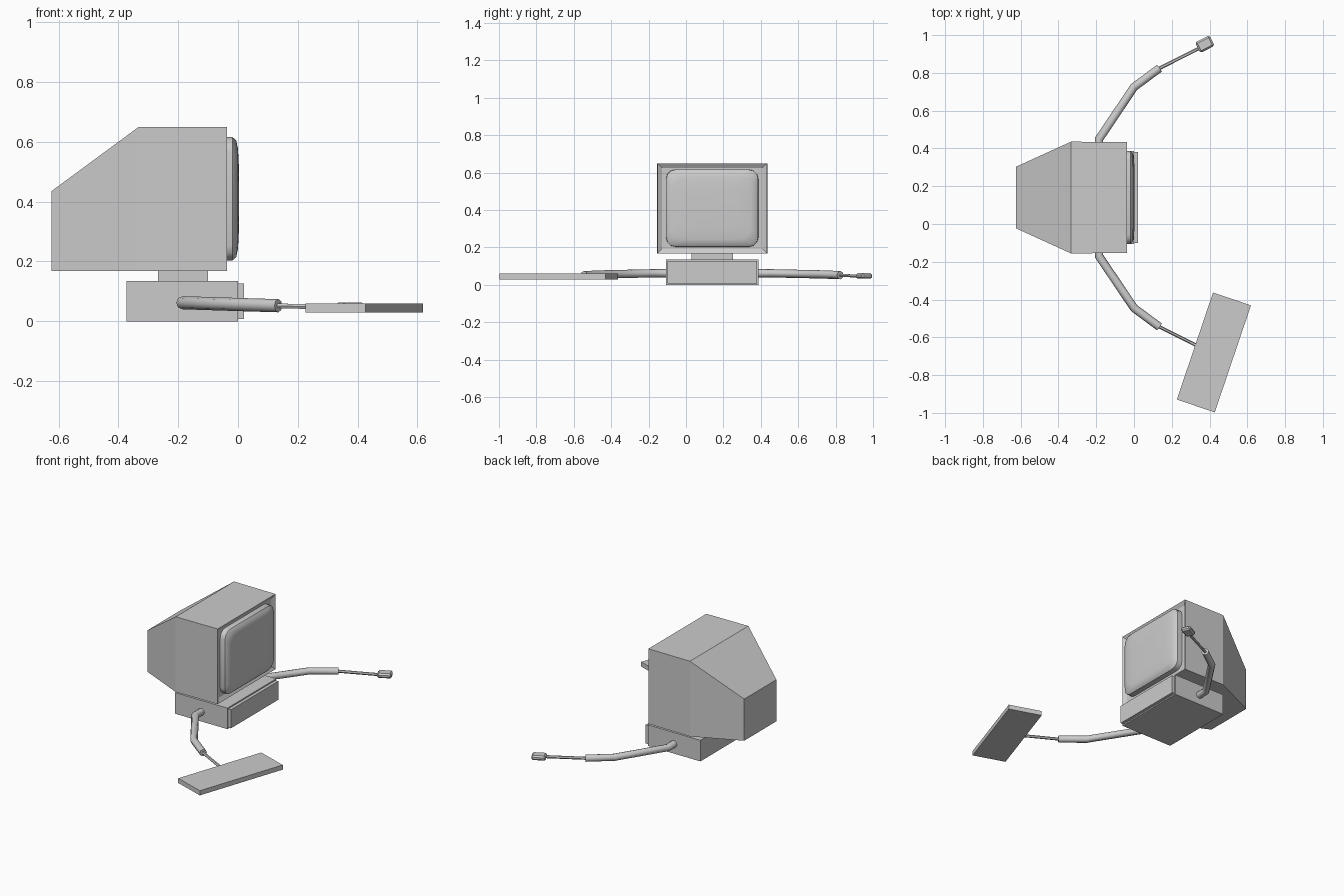
import bpy, bmesh, math
from mathutils import Vector

if "Cube" in bpy.data.objects:
    bpy.data.objects.remove(bpy.data.objects["Cube"])

CY = 0.14  # mirror plane of the computer and its two cables


def finish(name, bm, smooth=None):
    bmesh.ops.recalc_face_normals(bm, faces=bm.faces)
    me = bpy.data.meshes.new(name)
    bm.to_mesh(me)
    bm.free()
    ob = bpy.data.objects.new(name, me)
    bpy.context.collection.objects.link(ob)
    if smooth:
        bpy.context.view_layer.objects.active = ob
        ob.select_set(True)
        bpy.ops.object.shade_smooth_by_angle(angle=math.radians(smooth))
        ob.select_set(False)
    return ob


def loft(bm, loops):
    rings = [[bm.verts.new(p) for p in loop] for loop in loops]
    n = len(rings[0])
    for a, b in zip(rings, rings[1:]):
        for i in range(n):
            bm.faces.new((a[i], a[(i + 1) % n], b[(i + 1) % n], b[i]))
    bm.faces.new(rings[0])
    return bm.faces.new(rings[-1])


def rect(x, half_y, z0, z1):
    return [(x, CY - half_y, z0), (x, CY + half_y, z0),
            (x, CY + half_y, z1), (x, CY - half_y, z1)]


def rounded(x, hy, hz, r, zc, steps=4):
    pts = []
    for k, (sy, sz) in enumerate([(1, 1), (-1, 1), (-1, -1), (1, -1)]):
        for i in range(steps):
            a = math.pi / 2 * (k + i / (steps - 1))
            pts.append((x, CY + sy * (hy - r) + r * math.cos(a),
                        zc + sz * (hz - r) + r * math.sin(a)))
    return pts


def tube(name, pts, radius, sides=8):
    # sweep a round section along a path with mitred bends
    bm = bmesh.new()
    pts = [Vector(p) for p in pts]
    dirs = [(b - a).normalized() for a, b in zip(pts, pts[1:])]
    loops = []
    for i, p in enumerate(pts):
        d0, d1 = dirs[max(i - 1, 0)], dirs[min(i, len(dirs) - 1)]
        t = (d0 + d1).normalized()
        side = t.cross(Vector((0, 0, 1))).normalized()
        up = side.cross(t)
        m = radius / t.dot(d0)
        loops.append([p + side * m * math.cos(a) + up * radius * math.sin(a)
                      for a in (2 * math.pi * k / sides for k in range(sides))])
    loft(bm, loops)
    return finish(name, bm, 50)


# monitor housing, tapered at the back, with a recess for the screen
bm = bmesh.new()
front = loft(bm, [rect(-0.625, 0.163, 0.168, 0.435),
                  rect(-0.333, 0.296, 0.168, 0.65),
                  rect(-0.037, 0.293, 0.168, 0.65)])
bmesh.ops.recalc_face_normals(bm, faces=bm.faces)
bmesh.ops.inset_region(bm, faces=[front], thickness=0.035)
bmesh.ops.translate(bm, verts=front.verts, vec=(-0.015, 0, 0))
finish("monitor_housing", bm)

# bulging screen with rounded corners
bm = bmesh.new()
loft(bm, [rounded(x, 0.247 - d, 0.207 - d, r, 0.41) for x, d, r in
          [(-0.055, 0, 0.05), (-0.018, 0.001, 0.05), (-0.006, 0.012, 0.06),
           (0.0, 0.04, 0.07), (0.003, 0.10, 0.08)]])
finish("screen", bm, 40)

# neck, base unit and its front panel
for name, x0, x1, hy, z0, z1 in [("neck", -0.268, -0.1, 0.11, 0.13, 0.172),
                                 ("base_unit", -0.373, 0.0, 0.247, 0.0, 0.135),
                                 ("base_front_panel", -0.005, 0.02, 0.24, 0.008, 0.127)]:
    bm = bmesh.new()
    loft(bm, [rect(x0, hy, z0, z1), rect(x1, hy, z0, z1)])
    finish(name, bm)

# cables on both sides, thick sleeve and thin cord
for side, label in ((-1, "keyboard"), (1, "mouse")):
    def path(pts):
        return [(x, CY + side * d, z) for x, d, z in pts]
    tube(label + "_cable_sleeve", path([(-0.185, 0.235, 0.062), (-0.185, 0.31, 0.062),
                                        (0.0, 0.585, 0.056), (0.135, 0.685, 0.052)]), 0.022)
    tube(label + "_cord", path([(0.12, 0.677, 0.052), (0.345, 0.79, 0.046)]), 0.009, 6)


def slab(name, size, loc, angle, bevel=0):
    bm = bmesh.new()
    bmesh.ops.create_cube(bm, size=1)
    bmesh.ops.scale(bm, vec=size, verts=bm.verts)
    if bevel:
        bmesh.ops.bevel(bm, geom=bm.edges[:], offset=bevel, segments=1, affect='EDGES')
    ob = finish(name, bm)
    ob.location, ob.rotation_euler.z = loc, math.radians(angle)


# keyboard and mouse
slab("keyboard", (0.212, 0.598, 0.03), (0.423, -0.68, 0.045), -18.7)
slab("mouse", (0.085, 0.062, 0.03), (0.375, 0.952, 0.048), 27, 0.009)
